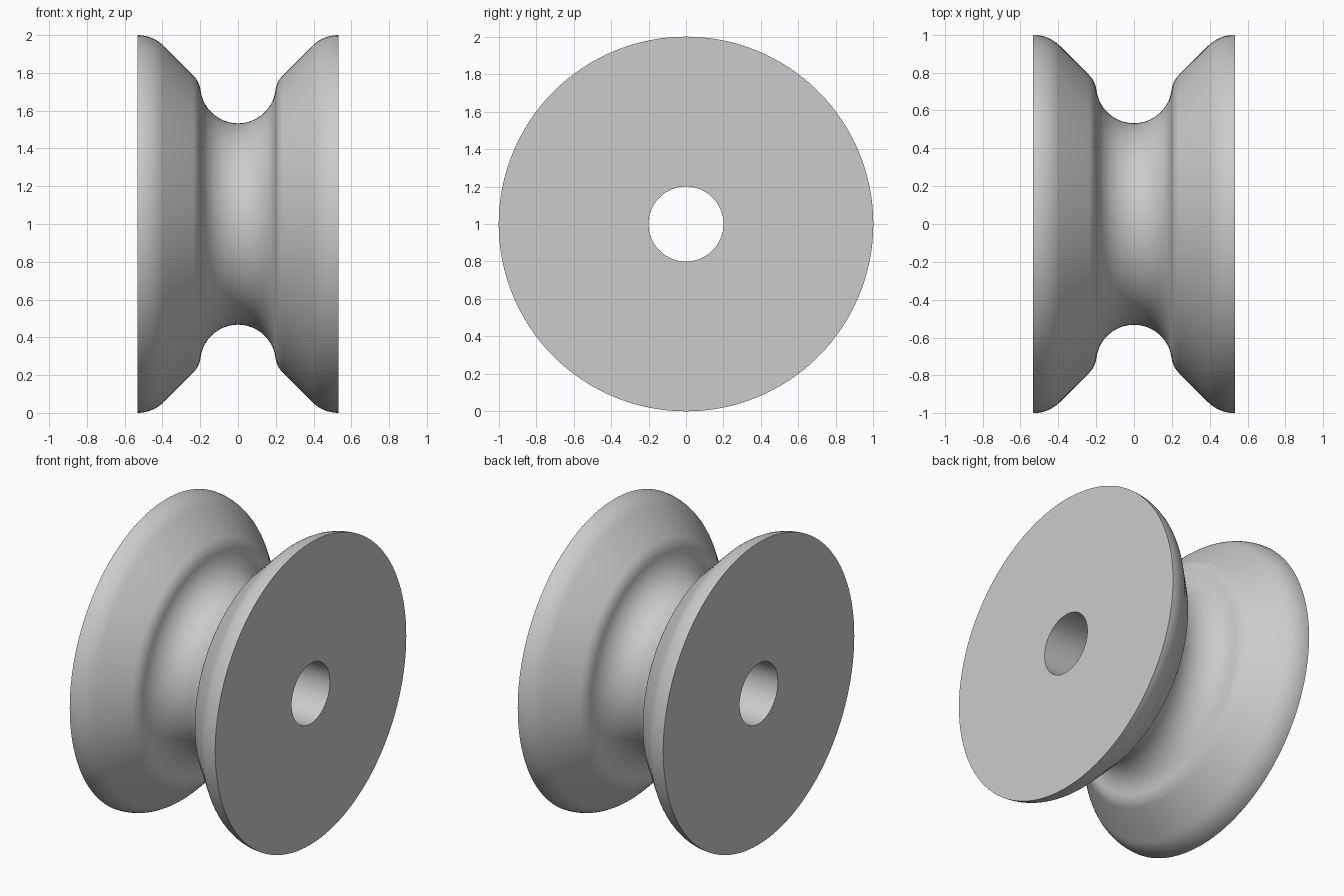
import bpy, bmesh, math
from mathutils import Vector

if "Cube" in bpy.data.objects:
    bpy.data.objects.remove(bpy.data.objects["Cube"])

SEGMENTS = 128
HALF_WIDTH, RIM_R, BORE_R = 0.533, 1.0, 0.2
GROOVE_R, GROOVE_C = 0.2, Vector((0, 0.733))   # central round groove
ROUND_R, FILLET_R = 0.2, 0.133                 # rim rounding, shoulder blend


def arc(centre, radius, start, end, steps):
    """Points (x, radius) on an arc, angles in radians."""
    return [centre + radius * Vector((math.cos(a), math.sin(a)))
            for a in (start + (end - start) * i / steps for i in range(steps + 1))]


# Shoulder blend touches both the groove circle and the 45 degree flank
rim_c = Vector((HALF_WIDTH, RIM_R - ROUND_R))
along = Vector((1, 1)).normalized()
inward = Vector((1, -1)).normalized()
flank = rim_c - inward * ROUND_R
depth = (flank - GROOVE_C).dot(inward) + FILLET_R
reach = math.sqrt((GROOVE_R + FILLET_R) ** 2 - depth ** 2)
fillet_c = GROOVE_C + inward * depth + along * reach
d = fillet_c - GROOVE_C
touch = math.atan2(d.y, d.x)

# Half profile from groove bottom to rim
half = arc(GROOVE_C, GROOVE_R, -math.pi / 2, touch, 16)
half += arc(fillet_c, FILLET_R, touch + math.pi, math.radians(135), 8)[1:]
half += arc(rim_c, ROUND_R, math.radians(135), math.radians(90), 10)

# Mirror it and close the section through the bore
profile = [Vector((-p.x, p.y)) for p in reversed(half[1:])] + half
profile += [Vector((HALF_WIDTH, BORE_R)), Vector((-HALF_WIDTH, BORE_R))]

# Revolve around the x axis
bm = bmesh.new()
rings = []
for s in range(SEGMENTS):
    a = 2 * math.pi * s / SEGMENTS
    rings.append([bm.verts.new((p.x, p.y * math.cos(a), 1 + p.y * math.sin(a)))
                  for p in profile])
n = len(profile)
for s in range(SEGMENTS):
    r0, r1 = rings[s], rings[(s + 1) % SEGMENTS]
    for i in range(n):
        j = (i + 1) % n
        bm.faces.new((r0[i], r0[j], r1[j], r1[i]))
bmesh.ops.recalc_face_normals(bm, faces=bm.faces)

mesh = bpy.data.meshes.new("grooved_roller")
bm.to_mesh(mesh)
bm.free()
roller = bpy.data.objects.new("grooved_roller", mesh)
bpy.context.collection.objects.link(roller)

grey = bpy.data.materials.new("light grey")
grey.diffuse_color = (0.6, 0.6, 0.6, 1)
grey.use_nodes = True
grey.node_tree.nodes["Principled BSDF"].inputs["Base Color"].default_value = grey.diffuse_color
mesh.materials.append(grey)

bpy.context.view_layer.objects.active = roller
roller.select_set(True)
bpy.ops.object.shade_smooth_by_angle(angle=math.radians(30))
